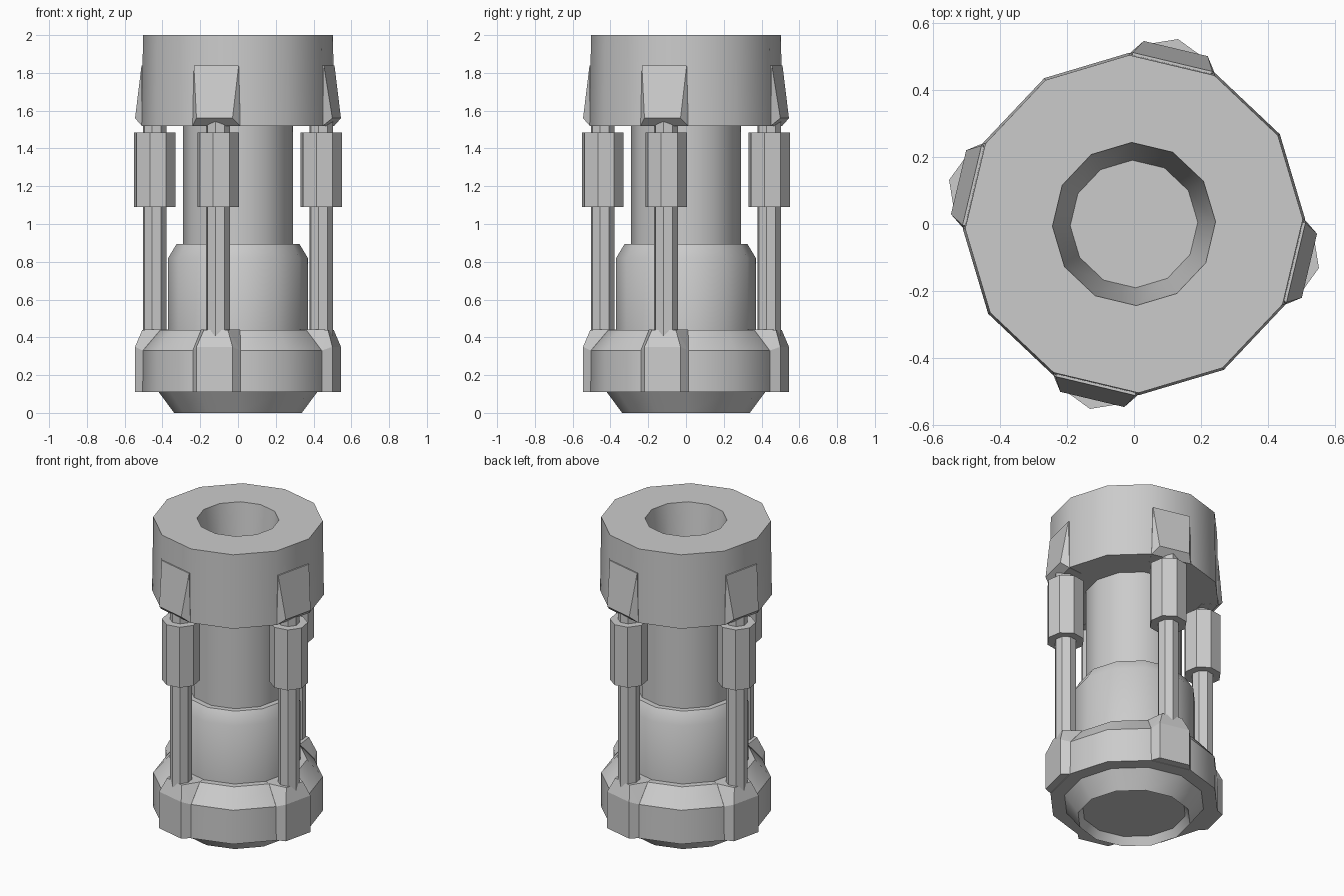
import bpy, bmesh
from math import cos, sin, pi, radians
from mathutils import Vector, Matrix

if "Cube" in bpy.data.objects:
    bpy.data.objects.remove(bpy.data.objects["Cube"])

ROT = radians(1.6)                                   # twist of the 12-sided bodies
LUG_ANGLES = [radians(-13.4 + 90 * i) for i in range(4)]
ROD_R = 0.453                                        # distance of rods from the axis


def finish(bm, name, smooth_deg=0):
    bmesh.ops.recalc_face_normals(bm, faces=bm.faces)
    if smooth_deg:
        for f in bm.faces:
            f.smooth = True
        for e in bm.edges:
            e.smooth = e.calc_face_angle(0) < radians(smooth_deg)
    me = bpy.data.meshes.new(name)
    bm.to_mesh(me)
    bm.free()
    ob = bpy.data.objects.new(name, me)
    bpy.context.collection.objects.link(ob)
    return ob


def lathe(name, profile, sides=12, rot=ROT, centre=(0, 0), smooth_deg=35):
    """Revolve an open (radius, z) profile, capping both ends."""
    bm = bmesh.new()
    rings = []
    for r, z in profile:
        rings.append([bm.verts.new((centre[0] + r * cos(rot + 2 * pi * i / sides),
                                    centre[1] + r * sin(rot + 2 * pi * i / sides), z))
                      for i in range(sides)])
    for a, b in zip(rings, rings[1:]):
        for i in range(sides):
            j = (i + 1) % sides
            bm.faces.new((a[i], a[j], b[j], b[i]))
    bm.faces.new(rings[0])
    bm.faces.new(rings[-1])
    return finish(bm, name, smooth_deg)


def lug(name, points, angle):
    """Convex block from (outward, half_width, z) points mirrored sideways."""
    bm = bmesh.new()
    m = Matrix.Rotation(angle, 3, 'Z')
    for d, w, z in points:
        for s in (-1, 1):
            bm.verts.new(m @ Vector((d, s * w, z)))
    res = bmesh.ops.convex_hull(bm, input=bm.verts)
    loose = [g for g in res["geom_interior"] if isinstance(g, bmesh.types.BMVert)]
    bmesh.ops.delete(bm, geom=loose, context='VERTS')
    bmesh.ops.dissolve_limit(bm, angle_limit=radians(2), verts=bm.verts, edges=bm.edges)
    return finish(bm, name)


# Base with dished foot and sloped shoulder
lathe("base", [(0.31, 0.05), (0.338, 0), (0.42, 0.11), (0.505, 0.11),
               (0.503, 0.33), (0.41, 0.44), (0.3, 0.44)])

# Lower body with chamfer, and the narrower column above it
lathe("lower_body", [(0.37, 0.40), (0.37, 0.82), (0.325, 0.895), (0.25, 0.895)])
lathe("column", [(0.29, 0.85), (0.29, 1.54)])

# Cap with tapered bore
lathe("cap", [(0.25, 1.52), (0.51, 1.52), (0.503, 2.0), (0.243, 2.0), (0.19, 1.56)])

# Lugs, rods and sleeves, four times around
base_lug = [(0.35, 0.09, 0.111), (0.487, 0.13, 0.111), (0.537, 0.098, 0.111),
            (0.537, 0.098, 0.35), (0.487, 0.13, 0.33),
            (0.505, 0.065, 0.44), (0.396, 0.106, 0.441), (0.34, 0.09, 0.441)]
cap_lug = [(0.4, 0.1, 1.84), (0.496, 0.122, 1.84), (0.537, 0.098, 1.56),
           (0.492, 0.13, 1.519), (0.4, 0.1, 1.519)]
for i, a in enumerate(LUG_ANGLES):
    c = (ROD_R * cos(a), ROD_R * sin(a))
    lug(f"base_lug_{i}", base_lug, a)
    lug(f"cap_lug_{i}", cap_lug, a)
    lathe(f"rod_{i}", [(0.065, 0.40), (0.065, 1.56)], 8, a, c, 0)
    lathe(f"sleeve_{i}", [(0.113, 1.09), (0.113, 1.485)], 8, a, c, 0)
